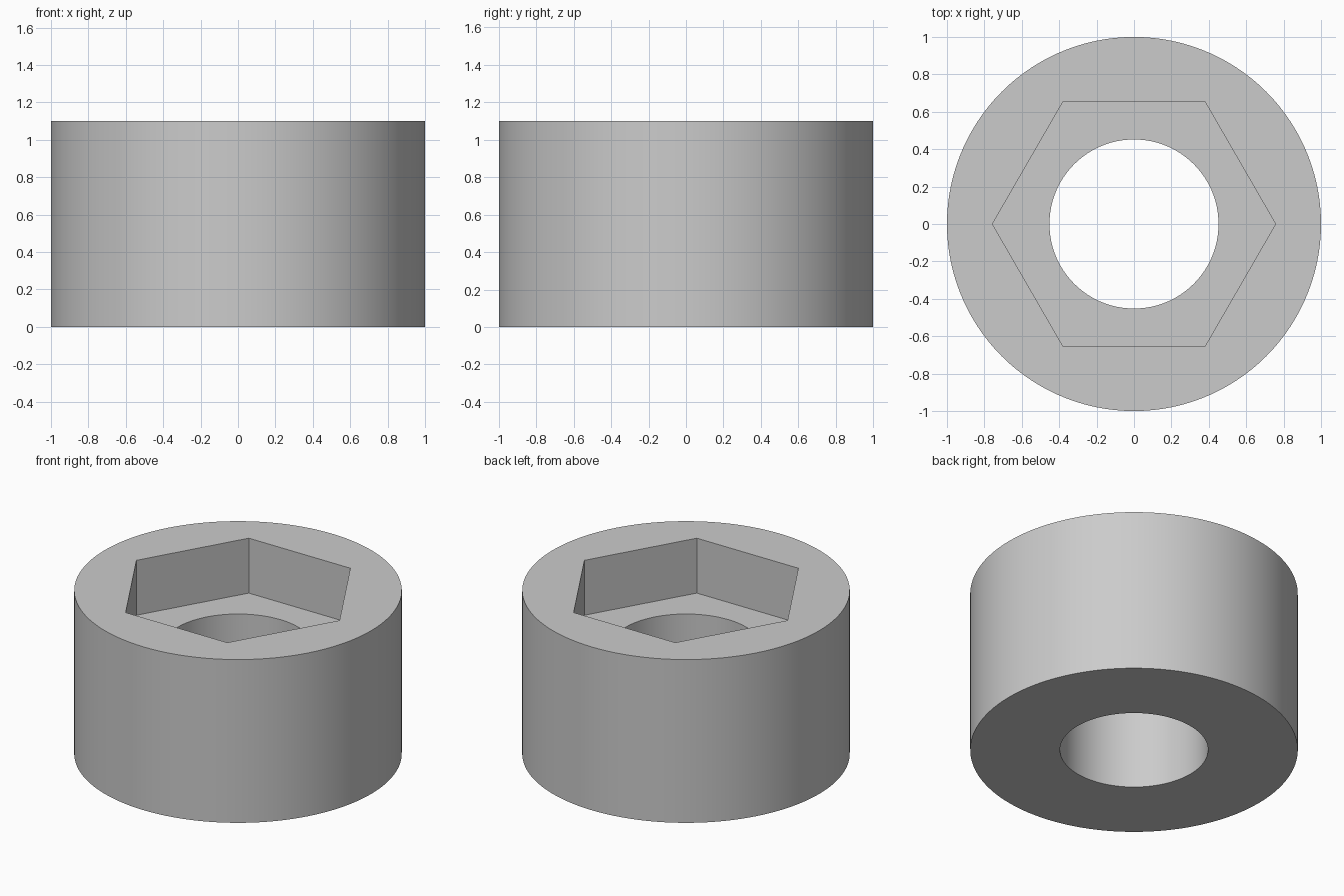
import bpy
import bmesh
from math import cos, pi, radians, tau

SEGMENTS = 120  # multiple of six, so the socket corners fall on vertices
HEIGHT, SOCKET_FLOOR = 1.1, 0.73
OUTER, BORE, SOCKET_CORNER = 1.0, 0.452, 0.757

cube = bpy.data.objects.get("Cube")
if cube:
    bpy.data.objects.remove(cube, do_unlink=True)

# Plain grey metal
grey = bpy.data.materials.new("grey_metal")
grey.use_nodes = True
colour = (0.6, 0.6, 0.6, 1)
grey.diffuse_color = colour
grey.node_tree.nodes["Principled BSDF"].inputs["Base Color"].default_value = colour


def circle(radius):
    return lambda angle: radius


def hexagon(corner):
    flat = corner * cos(pi / 6)
    return lambda angle: flat / cos(angle % (pi / 3) - pi / 6)


def ring(bm, shape, z):
    """One closed loop of vertices whose radius depends on the angle."""
    verts = []
    for i in range(SEGMENTS):
        angle = tau * i / SEGMENTS
        r = shape(angle)
        verts.append(bm.verts.new((r * cos(angle), r * cos(angle - pi / 2), z)))
    return verts


# Collar: outer wall, rim, hexagonal socket, socket floor, round bore
bm = bmesh.new()
rings = [ring(bm, shape, z) for shape, z in (
    (circle(OUTER), 0),
    (circle(OUTER), HEIGHT),
    (hexagon(SOCKET_CORNER), HEIGHT),
    (hexagon(SOCKET_CORNER), SOCKET_FLOOR),
    (circle(BORE), SOCKET_FLOOR),
    (circle(BORE), 0),
)]
for a, b in zip(rings, rings[1:] + rings[:1]):
    for i in range(SEGMENTS):
        j = (i + 1) % SEGMENTS
        bm.faces.new((a[i], a[j], b[j], b[i]))
bmesh.ops.recalc_face_normals(bm, faces=bm.faces)

mesh = bpy.data.meshes.new("hex_socket_collar")
bm.to_mesh(mesh)
bm.free()
mesh.materials.append(grey)
collar = bpy.data.objects.new("hex_socket_collar", mesh)
bpy.context.collection.objects.link(collar)

# Smooth round walls, crisp rims and socket corners
bpy.ops.object.select_all(action="DESELECT")
collar.select_set(True)
bpy.context.view_layer.objects.active = collar
bpy.ops.object.shade_smooth_by_angle(angle=radians(30))
